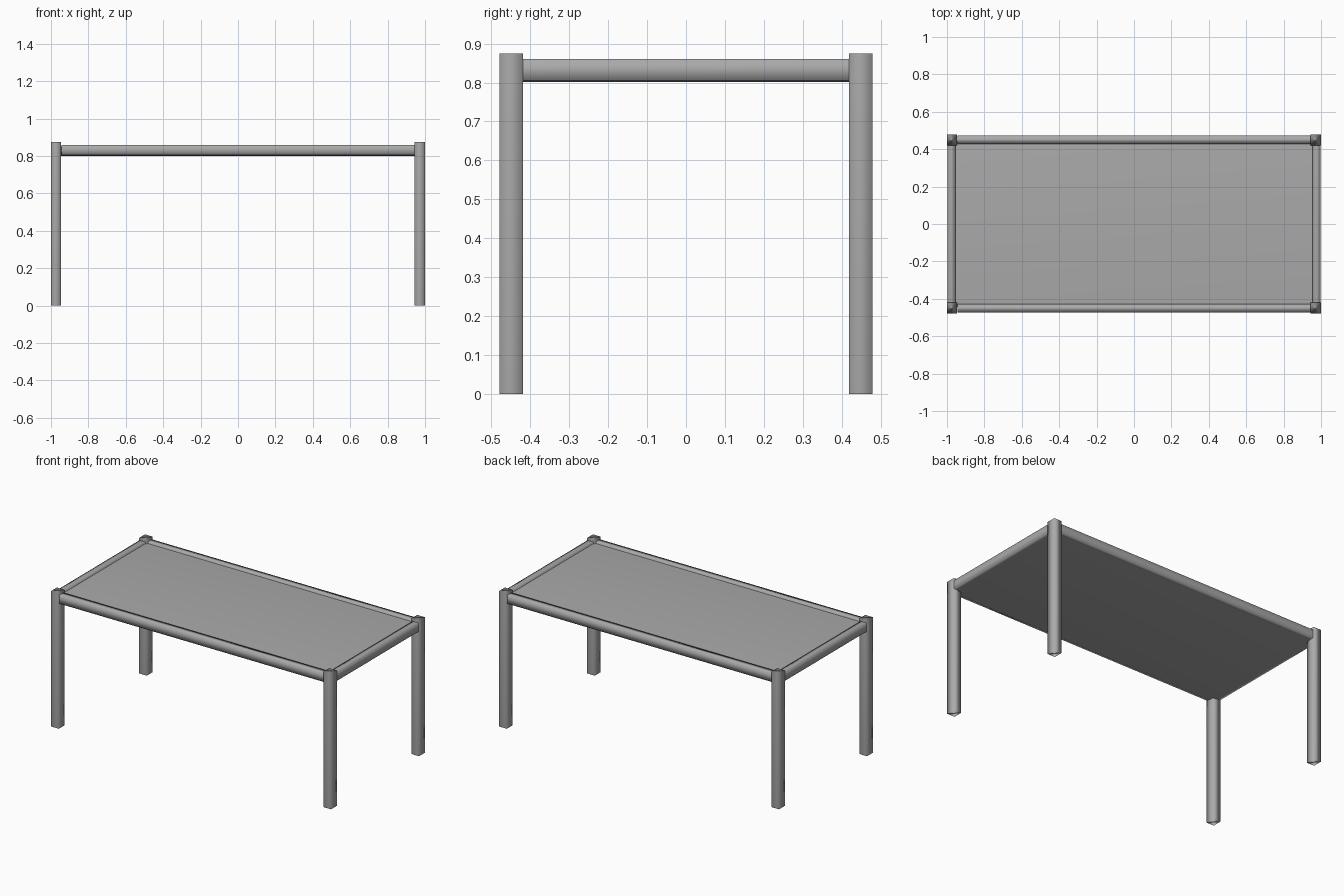
import bpy
import math

if "Cube" in bpy.data.objects:
    bpy.data.objects.remove(bpy.data.objects["Cube"])

# Dark grey finish shared by every part
GREY = bpy.data.materials.new("dark_grey")
GREY.diffuse_color = (0.4, 0.4, 0.4, 1)
GREY.use_nodes = True
GREY.node_tree.nodes["Principled BSDF"].inputs["Base Color"].default_value = GREY.diffuse_color


def box(name, lo, hi):
    """Box between two corners; area-weighted smooth normals round the long sides."""
    bpy.ops.mesh.primitive_cube_add(size=1, location=[(a + b) / 2 for a, b in zip(lo, hi)])
    ob = bpy.context.object
    ob.name = name
    ob.scale = [b - a for a, b in zip(lo, hi)]
    bpy.ops.object.transform_apply(location=False, rotation=False, scale=True)
    bpy.ops.object.shade_smooth()
    mod = ob.modifiers.new("area_normals", 'WEIGHTED_NORMAL')
    mod.mode = 'FACE_AREA'
    ob.data.materials.append(GREY)
    return ob


X, Y, TOP = 1.0, 0.479, 0.875      # outer half sizes and leg height
LX, LY = 0.055, 0.06               # leg section
RAIL, Z0, Z1 = 0.043, 0.805, 0.86  # rail thickness and height range

# Four corner posts, standing slightly proud of the rails
for sx, side in ((-1, "left"), (1, "right")):
    for sy, end in ((-1, "front"), (1, "back")):
        x, y = sx * (X - LX / 2), sy * (Y - LY / 2)
        box(f"{end}_{side}_leg", (x - LX / 2, y - LY / 2, 0), (x + LX / 2, y + LY / 2, TOP))

# Long rails along front and back
for sy, end in ((-1, "front"), (1, "back")):
    y = sy * (0.472 - RAIL / 2)
    box(f"{end}_rail", (-X + LX, y - RAIL / 2, Z0), (X - LX, y + RAIL / 2, Z1))

# Short rails at the sides
for sx, side in ((-1, "left"), (1, "right")):
    x = sx * (0.998 - RAIL / 2)
    box(f"{side}_rail", (x - RAIL / 2, -Y + LY, Z0), (x + RAIL / 2, Y - LY, Z1))

# Table top panel set down inside the frame
box("table_top", (-0.97, -0.445, 0.801), (0.97, 0.445, 0.85))
